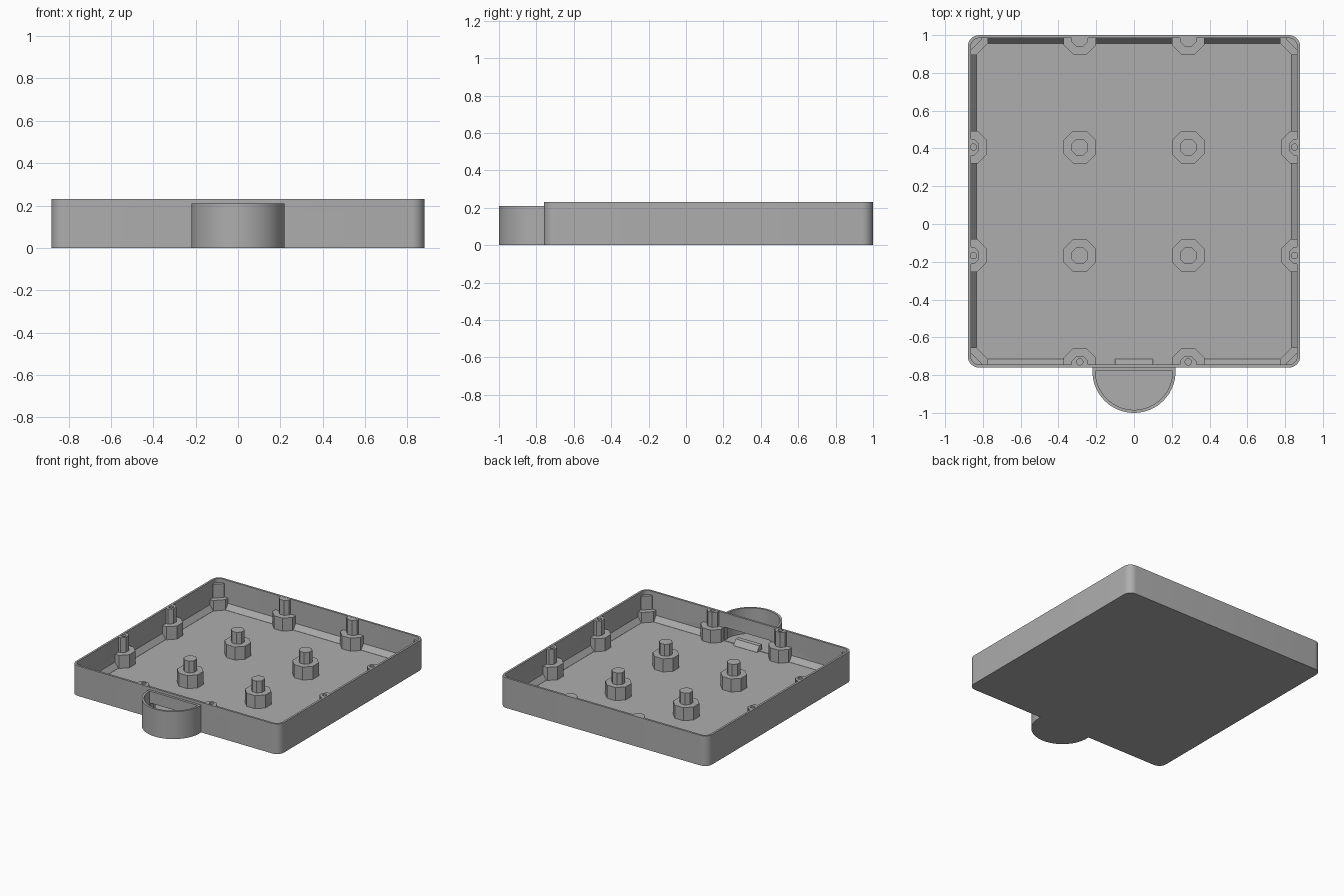
import bpy, bmesh, math
from mathutils import Vector, Matrix

cube = bpy.data.objects.get("Cube")
if cube:
    bpy.data.objects.remove(cube, do_unlink=True)

mat = bpy.data.materials.new("plain grey")
mat.use_nodes = True
GREY = (0.42, 0.42, 0.42, 1)
mat.diffuse_color = GREY
mat.node_tree.nodes["Principled BSDF"].inputs["Base Color"].default_value = GREY

CY, HALF, TOP, WALL, FLOOR = 0.12, 0.88, 0.23, 0.016, 0.015
INNER = HALF - WALL
STEP = 0.287


def prism(name, outline, z0, z1, place=Matrix()):
    """Extrude a flat outline from z0 to z1."""
    bm = bmesh.new()
    face = bm.faces.new([bm.verts.new((x, y, z0)) for x, y in outline])
    new = bmesh.ops.extrude_face_region(bm, geom=[face])["geom"]
    bmesh.ops.translate(bm, vec=(0, 0, z1 - z0),
                        verts=[v for v in new if isinstance(v, bmesh.types.BMVert)])
    bm.transform(place)
    bmesh.ops.recalc_face_normals(bm, faces=bm.faces)
    mesh = bpy.data.meshes.new(name)
    bm.to_mesh(mesh)
    bm.free()
    mesh.materials.append(mat)
    ob = bpy.data.objects.new(name, mesh)
    bpy.context.collection.objects.link(ob)
    return ob


def cut(ob, cutters):
    """Subtract the cutters from an object and bake the result."""
    for c in cutters:
        mod = ob.modifiers.new("cut", "BOOLEAN")
        mod.operation, mod.solver, mod.object = "DIFFERENCE", "EXACT", c
    deps = bpy.context.evaluated_depsgraph_get()
    mesh = bpy.data.meshes.new_from_object(ob.evaluated_get(deps))
    ob.modifiers.clear()
    ob.data = mesh


def rounded_square(half, r, steps=8):
    pts = []
    for q in range(4):
        c = Matrix.Rotation(q * math.pi / 2, 2) @ Vector((half - r, half - r))
        for i in range(steps + 1):
            a = (q + i / steps) * math.pi / 2
            pts.append((c.x + r * math.cos(a), CY + c.y + r * math.sin(a)))
    return pts


def d_shape(r, back, cy=-0.78, steps=32):
    arc = [(r * math.cos(a), cy + r * math.sin(a))
           for a in (math.pi * (1 + i / steps) for i in range(steps + 1))]
    return arc + [(r, back), (-r, back)]


def ring(r, n=12, x=0, y=0):
    turn = math.pi / n
    return [(x + r * math.cos(turn + i * 2 * turn), y + r * math.sin(turn + i * 2 * turn))
            for i in range(n)]


def half_octagon(a):
    t = a * math.tan(math.pi / 8)
    return [(-a, -0.008), (a, -0.008), (a, t), (t, a), (-t, a), (-a, t)]


def box(x0, x1, y0, y1):
    return [(x0, y0), (x1, y0), (x1, y1), (x0, y1)]


def side_frame(k):
    """Local x runs along wall k and local y points into the tray."""
    return (Matrix.Translation((0, CY, 0)) @ Matrix.Rotation(k * math.pi / 2, 4, "Z")
            @ Matrix.Translation((0, -INNER, 0)))


cutters = []

# Screw holes, two on each wall
holes = {}
for k in range(4):
    for s in (-1, 1):
        place = side_frame(k) @ Matrix.Translation((s * STEP, 0.014, 0))
        holes[k, s] = prism("screw_hole_cutter", ring(0.017), 0.12, 0.3, place)
cutters += holes.values()

# Openings between the tray and the front pocket
openings = [prism("opening_cutter", box(-0.1, 0.1, -0.80, -0.735), 0.055, 0.12)]
for x0, x1 in ((-0.195, -0.1), (0.1, 0.195)):
    openings.append(prism("opening_cutter", box(x0, x1, -0.80, -0.735), 0.018, 0.12))
cutters += openings

# Tray shell
tray = prism("tray", rounded_square(HALF, 0.06), 0, TOP)
cavity = prism("cavity_cutter", rounded_square(INNER, 0.044), FLOOR, 0.4)
cutters.append(cavity)
cut(tray, [cavity] + list(holes.values()) + openings)

# Front pocket
pocket = prism("front_pocket", d_shape(0.22, -0.758), 0, 0.21)
hollow = prism("pocket_cutter", d_shape(0.204, -0.778), FLOOR, 0.4)
cutters.append(hollow)
cut(pocket, [hollow] + openings)

# Stepped posts standing on the floor
for x in (-STEP, STEP):
    for y in (CY - STEP, CY + STEP):
        place = Matrix.Translation((x, y, 0))
        scale = 1 / math.cos(math.pi / 8)
        prism("post_base", ring(0.0865 * scale, 8), 0.01, 0.115, place)
        prism("post_stem", ring(0.044 * scale, 8), 0.11, 0.205, place)

# Wall posts, sloped skirting and corner blocks
for k in range(4):
    frame = side_frame(k)
    for s in (-1, 1):
        place = frame @ Matrix.Translation((s * STEP, 0, 0))
        prism("wall_post_base", half_octagon(0.0865), 0.01, 0.115, place)
        stem = prism("wall_post_stem", half_octagon(0.044), 0.11, TOP - 0.001, place)
        cut(stem, [holes[k, s]])
    middle = 0.1 if k == 0 else 0.21
    for x0, x1 in ((-0.79, -0.36), (-middle, middle), (0.36, 0.79)):
        wedge = [(-0.005, 0.01), (0.029, 0.01), (0.029, 0.016), (0, 0.055), (-0.005, 0.055)]
        upright = Matrix(((0, 0, 1, 0), (1, 0, 0, 0), (0, 1, 0, 0), (0, 0, 0, 1)))
        prism("skirting", wedge, x0, x1, frame @ upright)
    e = INNER + 0.004
    for name, long, short, z0, z1 in (("corner_base", 0.09, 0.029, 0.01, 0.095),
                                      ("corner_post", 0.06, 0.004, 0.09, 0.2)):
        outline = [(e - 0.015, 0.011), (e - 0.004 - long, -0.004), (e - 0.004 - long, short),
                   (e - 0.004 - short, long), (e, long), (e, 0.035)]
        outline[0] = (e - 0.02, 0.0)
        outline[-1] = (e - 0.004, 0.03)
        prism(name, outline, z0, z1, frame)

for c in cutters:
    bpy.data.objects.remove(c, do_unlink=True)

# Smooth only the rounded walls
for ob in (tray, pocket):
    bpy.ops.object.select_all(action="DESELECT")
    ob.select_set(True)
    bpy.context.view_layer.objects.active = ob
    bpy.ops.object.shade_smooth_by_angle(angle=math.radians(30))
